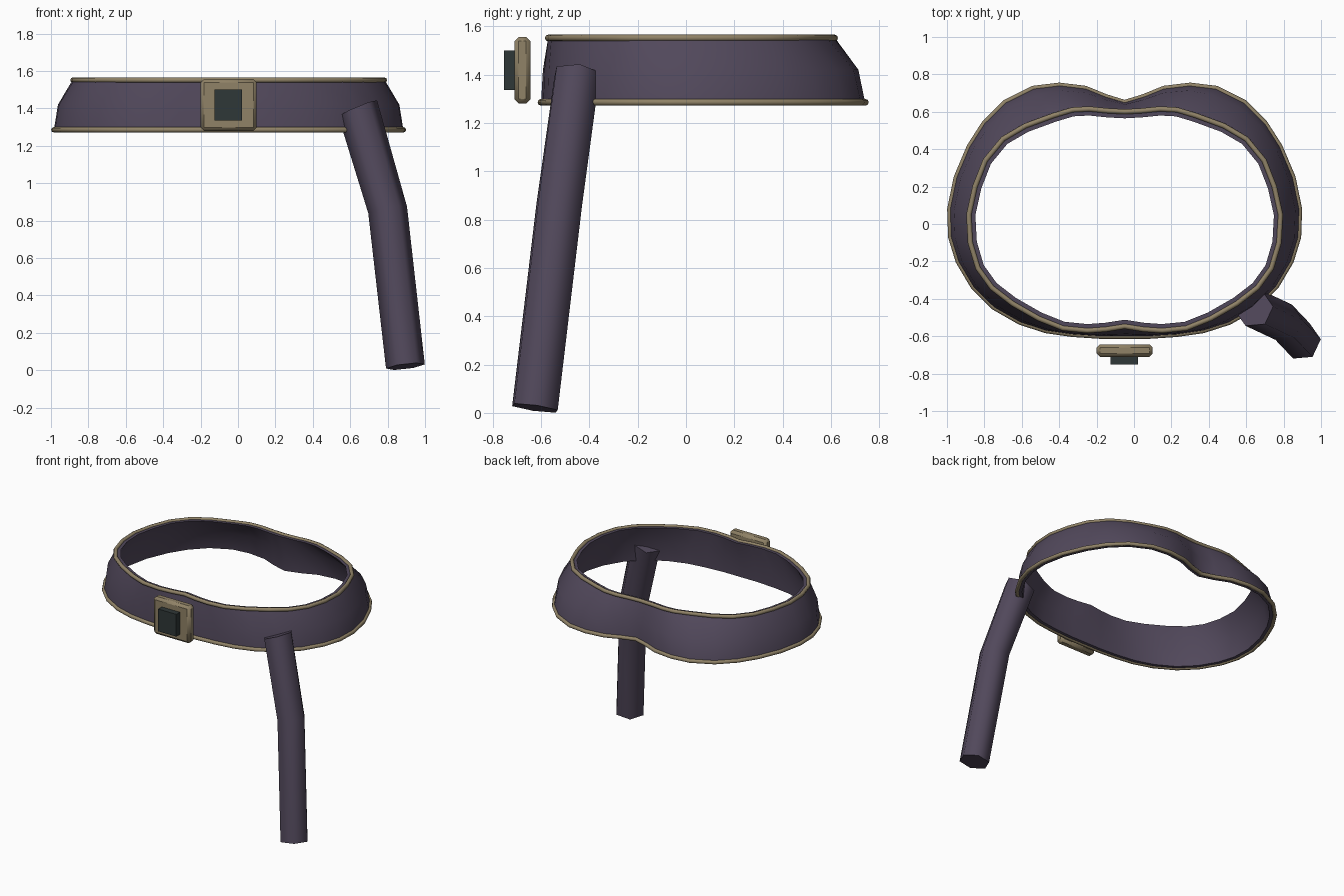
import bpy, bmesh, math
from mathutils import Vector

if "Cube" in bpy.data.objects:
    bpy.data.objects.remove(bpy.data.objects["Cube"])

CX = -0.05  # symmetry line of the belt


def material(name, rgb):
    m = bpy.data.materials.new(name)
    m.diffuse_color = (*rgb, 1)
    m.use_nodes = True
    m.node_tree.nodes["Principled BSDF"].inputs["Base Color"].default_value = m.diffuse_color
    return m


PURPLE = material("dusky purple leather", (0.083, 0.065, 0.105))
TAN = material("tan trim", (0.28, 0.225, 0.135))
DARK = material("dark slate", (0.028, 0.038, 0.038))


def finish(obj, mat, angle):
    obj.data.materials.append(mat)
    bpy.ops.object.select_all(action='DESELECT')
    bpy.context.view_layer.objects.active = obj
    obj.select_set(True)
    bpy.ops.object.shade_smooth_by_angle(angle=math.radians(angle))


def loft(name, rings, mat, angle, closed=False):
    """Skin a list of equal-length rings; cap the ends or close the loop."""
    bm = bmesh.new()
    vs = [[bm.verts.new(p) for p in r] for r in rings]
    n = len(vs[0])
    pairs = list(zip(vs, vs[1:])) + ([(vs[-1], vs[0])] if closed else [])
    for a, b in pairs:
        for i in range(n):
            j = (i + 1) % n
            bm.faces.new((a[i], a[j], b[j], b[i]))
    if not closed:
        bm.faces.new(vs[0])
        bm.faces.new(vs[-1])
    bmesh.ops.recalc_face_normals(bm, faces=bm.faces)
    me = bpy.data.meshes.new(name)
    bm.to_mesh(me)
    bm.free()
    obj = bpy.data.objects.new(name, me)
    bpy.context.collection.objects.link(obj)
    finish(obj, mat, angle)


def tube(name, pts, radius, mat):
    """Round trim along a closed path."""
    n = len(pts)
    bm_rings = []
    for k in range(8):
        a = math.tau * k / 8
        flat = offset(pts, -radius * math.cos(a))
        bm_rings.append([p + Vector((0, 0, radius * math.sin(a))) for p in flat])
    loft(name, bm_rings, mat, 60, closed=True)


def offset(ring, d):
    """Move a closed clockwise ring inward by d in the ground plane."""
    out = []
    for i, p in enumerate(ring):
        t = ring[(i + 1) % len(ring)] - ring[i - 1]
        out.append(p + Vector((t.y, -t.x, 0)).normalized() * d)
    return out


def box(name, x, y, z, mat, bevel):
    bpy.ops.mesh.primitive_cube_add(size=1, location=[sum(r) / 2 for r in (x, y, z)])
    obj = bpy.context.object
    obj.name = name
    obj.scale = [r[1] - r[0] for r in (x, y, z)]
    bpy.ops.object.transform_apply(location=False, rotation=False)
    if bevel:
        mod = obj.modifiers.new("chamfer", 'BEVEL')
        mod.width = bevel
        mod.segments = 1
    finish(obj, mat, 25)


# Half outlines of the belt's lower and upper edges, back to front
LOWER = [(0, .65), (.1, .68), (.21, .725), (.35, .742), (.49, .725), (.64, .65),
         (.75, .54), (.83, .415), (.90, .25), (.935, .08), (.93, -.07), (.89, -.20),
         (.81, -.335), (.70, -.445), (.56, -.525), (.42, -.57), (.28, -.59),
         (.13, -.6), (0, -.6)]
UPPER = [(0, .60), (.09, .605), (.19, .615), (.28, .61), (.38, .58), (.53, .525),
         (.65, .455), (.745, .34), (.80, .20), (.833, .05), (.825, -.10), (.785, -.235),
         (.71, -.34), (.60, -.425), (.46, -.505), (.33, -.557), (.2, -.57),
         (.1, -.563), (0, -.547)]


def full_ring(half, z):
    both = half + [(-x, y) for x, y in half[-2:0:-1]]
    return [Vector((CX + x, y, z)) for x, y in both]


# Waist band: bulged wall with thickness
low, top = full_ring(LOWER, 1.28), full_ring(UPPER, 1.553)
mid = [a.lerp(b, 0.22) for a, b in zip(low, top)]
for p in mid:
    p.z = 1.42
outer = [low, mid, top]
inner = [offset(r, 0.035) for r in reversed(outer)]
loft("waist_band", outer + inner, PURPLE, 40, closed=True)

# Piping along both edges
tube("lower_trim", full_ring(LOWER, 1.285), 0.014, TAN)
tube("upper_trim", full_ring(UPPER, 1.551), 0.014, TAN)

# Buckle plate and its raised centre
box("buckle_plate", (-0.2, 0.1), (-0.71, -0.643), (1.28, 1.556), TAN, 0.018)
box("buckle_centre", (-0.125, 0.022), (-0.752, -0.69), (1.336, 1.5), DARK, 0)

# Hanging strap end: bent six-sided bar
rings = []
for cx, cy, cz, sx, sy in [(.64, -.45, 1.40, .42, -.1),
                           (.80, -.525, .857, .18, -.13),
                           (.895, -.625, .02, .12, -.14)]:
    ring = []
    for k in range(6):
        a = math.radians(5 + 60 * k)
        dx, dy = .104 * math.cos(a), .104 * math.sin(a)
        ring.append(Vector((cx + dx, cy + dy, max(0, cz + sx * dx + sy * dy))))
    rings.append(ring)
loft("hanging_strap", rings, PURPLE, 65)
